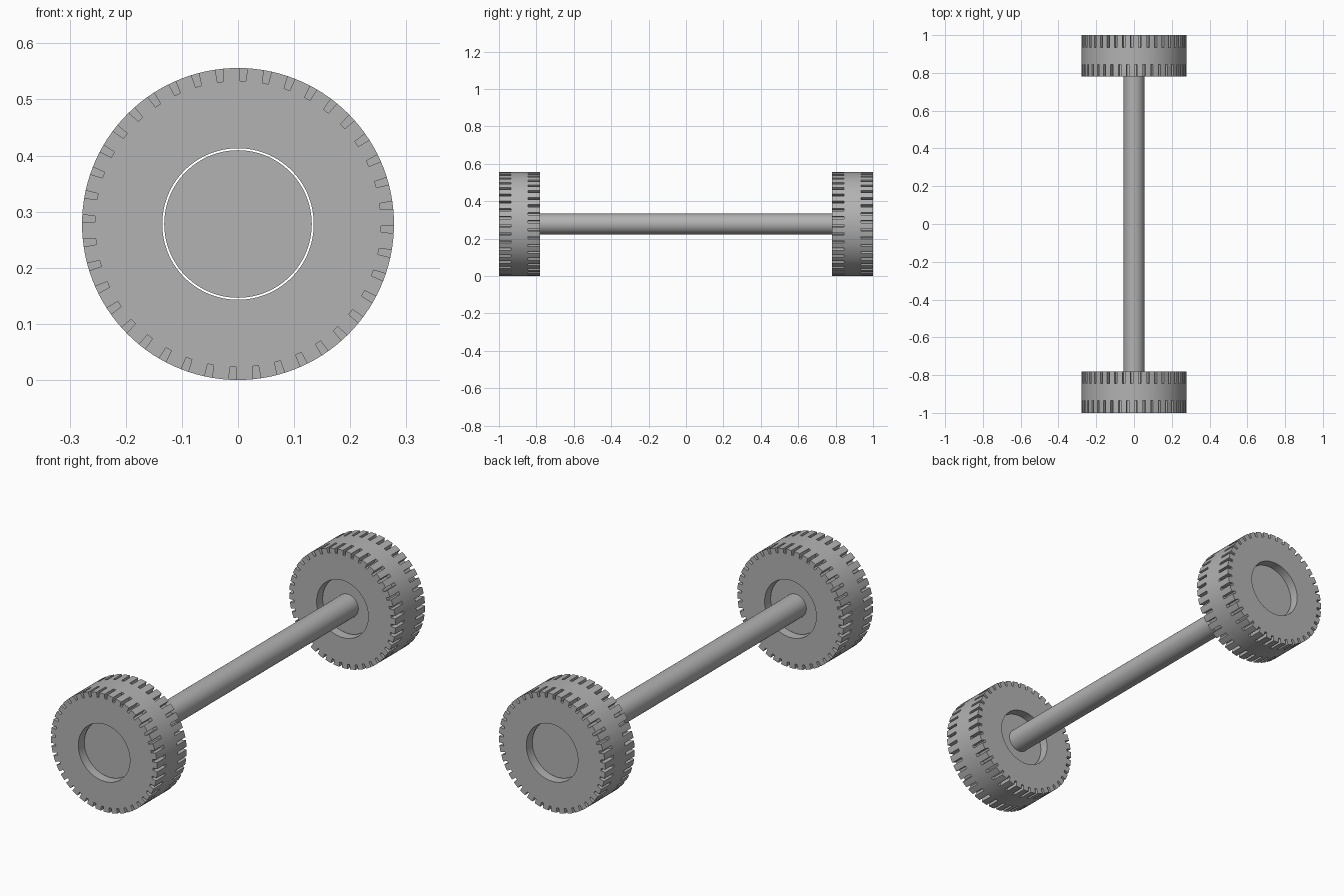
import bpy
import bmesh
from math import radians, pi
from mathutils import Matrix, Vector

if "Cube" in bpy.data.objects:
    bpy.data.objects.remove(bpy.data.objects["Cube"], do_unlink=True)

RADIUS = 0.278          # tyre radius, also the axle height
HALF = 0.11             # half the tyre width
WHEEL_Y = 0.89          # wheel centre distance from the middle
BORE, HUB = 0.135, 0.1315
HUB_WIDTH = 0.14
NOTCHES = 40
NOTCH_LEN, NOTCH_DEPTH = 0.065, 0.023

grey = bpy.data.materials.new("plain grey")
grey.use_nodes = True
colour = (0.45, 0.45, 0.45, 1)
grey.diffuse_color = colour
grey.node_tree.nodes["Principled BSDF"].inputs["Base Color"].default_value = colour


def to_mesh(bm, name):
    bmesh.ops.recalc_face_normals(bm, faces=bm.faces)
    mesh = bpy.data.meshes.new(name)
    bm.to_mesh(mesh)
    bm.free()
    mesh.materials.append(grey)
    return mesh


def place(name, mesh, y=0):
    obj = bpy.data.objects.new(name, mesh)
    obj.location = (0, y, RADIUS)
    bpy.context.collection.objects.link(obj)
    return obj


def cylinder(name, radius, length, segments):
    bm = bmesh.new()
    bmesh.ops.create_cone(bm, cap_ends=True, segments=segments, radius1=radius,
                          radius2=radius, depth=length,
                          matrix=Matrix.Rotation(pi / 2, 4, 'X'))
    return to_mesh(bm, name)


def tyre_ring():
    # rectangular section spun around the axle
    bm = bmesh.new()
    section = [(BORE, -HALF), (RADIUS, -HALF), (RADIUS, HALF), (BORE, HALF)]
    verts = [bm.verts.new((r, y, 0)) for r, y in section]
    edges = [bm.edges.new((verts[i - 1], verts[i])) for i in range(4)]
    bmesh.ops.spin(bm, geom=verts + edges, cent=(0, 0, 0), axis=(0, 1, 0),
                   angle=2 * pi, steps=120, use_merge=True)
    bmesh.ops.remove_doubles(bm, verts=bm.verts, dist=1e-5)
    return to_mesh(bm, "tyre_ring")


def notch_blocks():
    # tapered blocks around both shoulders, staggered by half a step
    bm = bmesh.new()
    step = 360 / NOTCHES
    for side, phase in ((-1, -2), (1, -2 + step / 2)):
        for i in range(NOTCHES):
            block = bmesh.ops.create_cube(bm, size=1)["verts"]
            turn = Matrix.Rotation(-radians(phase + i * step), 4, 'Y')
            for v in block:
                outer, far, edge = v.co.x > 0, v.co.y * side > 0, v.co.z * 2
                r = RADIUS + 0.02 if outer else RADIUS - NOTCH_DEPTH
                y = side * (HALF + 0.02 if far else HALF - NOTCH_LEN)
                v.co = turn @ Vector((r, y, edge * (0.008 if outer else 0.0055)))
    return to_mesh(bm, "notch_blocks")


# tyre with its tread notches cut
front_tyre = place("front_tyre", tyre_ring(), -WHEEL_Y)
cutter = place("notch_cutter", notch_blocks(), -WHEEL_Y)
cutter.hide_render = True
cut = front_tyre.modifiers.new("notches", 'BOOLEAN')
cut.operation = 'DIFFERENCE'
cut.solver = 'EXACT'
cut.object = cutter
bpy.context.view_layer.update()
graph = bpy.context.evaluated_depsgraph_get()
tread = bpy.data.meshes.new_from_object(front_tyre.evaluated_get(graph))
front_tyre.modifiers.clear()
front_tyre.data = tread
bpy.data.objects.remove(cutter, do_unlink=True)
parts = [front_tyre, place("rear_tyre", tread, WHEEL_Y)]

# recessed hubs, just clear of the tyre bore
hub = cylinder("hub", HUB, HUB_WIDTH, 96)
parts += [place("front_hub", hub, -WHEEL_Y), place("rear_hub", hub, WHEEL_Y)]

# axle joining the hubs
parts.append(place("axle", cylinder("axle", 0.055, 2 * (WHEEL_Y - HUB_WIDTH / 2) + 0.02, 64)))

# smooth round surfaces, crisp edges
bpy.ops.object.select_all(action='DESELECT')
for obj in parts:
    obj.select_set(True)
bpy.context.view_layer.objects.active = parts[0]
bpy.ops.object.shade_smooth_by_angle(angle=radians(30))
